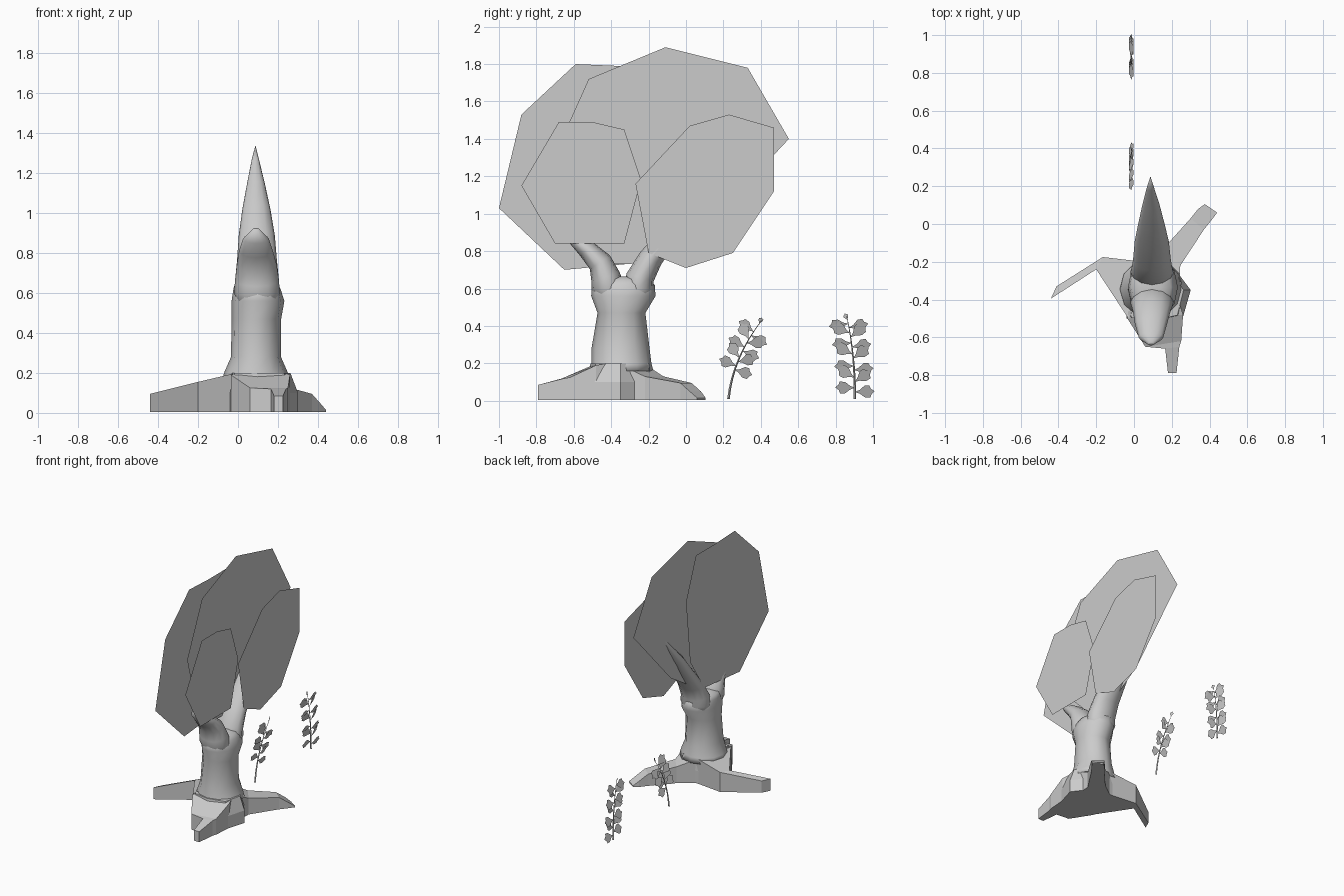
import bpy, bmesh, math
from mathutils import Vector, Matrix

if "Cube" in bpy.data.objects:
    bpy.data.objects.remove(bpy.data.objects["Cube"])


def make(name, verts, faces, smooth=False, fix=True):
    me = bpy.data.meshes.new(name)
    me.from_pydata(verts, [], faces)
    if fix:
        bm = bmesh.new()
        bm.from_mesh(me)
        bmesh.ops.recalc_face_normals(bm, faces=bm.faces)
        bm.to_mesh(me)
        bm.free()
    ob = bpy.data.objects.new(name, me)
    bpy.context.collection.objects.link(ob)
    if smooth:
        for p in me.polygons:
            p.use_smooth = True
    return ob


def loft(name, rings, smooth=False):
    n = len(rings[0])
    verts = [v for r in rings for v in r]
    faces = [tuple(range(n)), tuple(range(len(verts) - n, len(verts)))]
    for i in range(len(rings) - 1):
        for j in range(n):
            k = (j + 1) % n
            faces.append((i*n + j, i*n + k, (i+1)*n + k, (i+1)*n + j))
    return make(name, verts, faces, smooth)


def ellipse(x, y, z, rx, ry, tilt=0.0, n=12):
    rot = Matrix.Rotation(tilt, 3, 'X')
    return [Vector((x, y, z)) + rot @ Vector((rx*math.cos(a), ry*math.sin(a), 0))
            for a in (2*math.pi*i/n for i in range(n))]


# trunk and its two forked limbs: x, y, z, rx, ry, tilt
loft("trunk", [ellipse(*s) for s in (
    (.09, -.345, .16, .17, .17), (.09, -.345, .20, .16, .16),
    (.09, -.35, .28, .125, .155), (.092, -.345, .47, .124, .128),
    (.10, -.335, .56, .132, .172), (.095, -.335, .62, .118, .168),
    (.09, -.335, .65, .105, .13), (.09, -.335, .665, .05, .05))], True)
loft("back_limb", [ellipse(*s) for s in (
    (.095, -.27, .50, .08, .06, 0), (.095, -.255, .60, .115, .085, -.1),
    (.095, -.245, .66, .11, .075, -.3),
    (.095, -.19, .76, .1, .065, -.5), (.094, -.09, .89, .09, .055, -.5),
    (.092, 0, 1.02, .07, .045, -.55), (.09, .10, 1.14, .046, .03, -.65),
    (.087, .19, 1.26, .02, .016, -.65), (.087, .25, 1.335, .001, .001, -.65))], True)
loft("front_limb", [ellipse(*s) for s in (
    (.095, -.40, .50, .08, .06, 0), (.095, -.415, .60, .115, .09, .1),
    (.095, -.43, .66, .11, .08, .35),
    (.094, -.46, .74, .1, .065, .6), (.09, -.53, .81, .085, .05, .75),
    (.09, -.60, .87, .065, .035, .7), (.09, -.635, .92, .015, .01, .5))], True)

# root collar
collar = [(0, -.2), (.18, -.19), (.30, -.35), (.26, -.49), (.1, -.52), (-.04, -.5)]
loft("root_collar", [[(x, y, .005) for x, y in collar], [(x, y, .1) for x, y in collar],
                     [(.09 + (x-.09)*.82, -.35 + (y+.35)*.95, .2) for x, y in collar]])


# roots: each station is left point, right point, top height
def root(name, stations):
    loft(name, [[(lx, ly, .005), (rx, ry, .005), (rx, ry, h), (lx, ly, h)]
                for lx, ly, rx, ry, h in stations])


root("left_root", [(.05, -.2, -.03, -.5, .195), (-.165, -.175, -.2, -.24, .155),
                   (-.41, -.33, -.44, -.395, .095)])
root("right_root", [(.03, -.22, .24, -.36, .195), (.165, -.12, .245, -.22, .13),
                    (.30, .03, .37, -.03, .095), (.34, .08, .41, .02, .05),
                    (.375, .105, .44, .06, .015)])
root("front_root", [(-.03, -.46, .24, -.42, .2), (-.035, -.5, .26, -.48, .19),
                    (.06, -.65, .25, -.62, .125),
                    (.165, -.66, .24, -.65, .12), (.18, -.79, .225, -.79, .085)])


# flat foliage cards facing sideways
def card(name, x, pts):
    make(name, [(x, y, z) for y, z in pts], [tuple(range(len(pts)))], fix=False)


card("rear_foliage", 0, [(-1, 1.03), (-.65, .70), (-.22, .74), (-.05, 1.0), (0, 1.48),
                         (-.12, 1.79), (-.36, 1.79), (-.59, 1.80), (-.88, 1.53)])
card("crown_foliage", .06, [(-.70, 1.32), (-.6, .95), (-.38, .73), (-.2, .735), (.1, .92),
                            (.55, 1.40), (.33, 1.78), (-.11, 1.89), (-.52, 1.72)])
card("low_foliage", .17, [(-.88, 1.15), (-.70, .84), (-.33, .84), (-.24, 1.18),
                          (-.33, 1.45), (-.5, 1.49), (-.68, 1.49)])
card("right_foliage", .19, [(-.27, 1.16), (-.20, .79), (0, .71), (.25, .79), (.47, 1.12),
                            (.47, 1.46), (.23, 1.53), (.02, 1.47)])

# leafy sprigs: thin stem with paired lobed leaves
LEAF = [(0, 0), (.25, .1), (.5, .3), (.75, .3), (.82, .13), (1, 0),
        (.84, -.14), (.78, -.3), (.5, -.29), (.25, -.1)]


def sprig(name, p0, p1, p2, ts, size):
    def at(t):
        return p0*(1-t)**2 + p1*2*t*(1-t) + p2*t*t

    def ang(t):
        d = (p1-p0)*(1-t) + (p2-p1)*t
        return math.atan2(d.y, d.x)

    rings = []
    for i in range(9):
        t = i/8
        p, a, w = at(t), ang(t), .007*(1-.8*t)
        n = Vector((-math.sin(a), math.cos(a)))*w
        rings.append([(-.015-w, p.x, p.y), (-.015, p.x+n.x, p.y+n.y),
                      (-.015+w, p.x, p.y), (-.015, p.x-n.x, p.y-n.y)])
    loft(name + "_stem", rings)
    # pairs alternate between spreading and rising
    leaves = [(t + .05*(s > 0), s*math.radians(88 if i % 2 == 0 else 58), size)
              for i, t in enumerate(ts) for s in (-1, 1)]
    leaves.append((.95, .2, size*.4))
    verts, faces = [], []
    for i, (t, turn, L) in enumerate(leaves):
        p, a = at(min(t, 1)), ang(min(t, 1)) + turn
        k = len(verts)
        for u, w in LEAF:
            y = p.x + L*(u*math.cos(a) - w*math.sin(a))
            z = p.y + L*(u*math.sin(a) + w*math.cos(a))
            verts.append((-.015 + L*w*.4*(-1)**i, y, z))
        faces.append(tuple(range(k, k + len(LEAF))))
    make(name + "_leaves", verts, faces, fix=False)


sprig("near_sprig", Vector((.227, .01)), Vector((.25, .23)), Vector((.405, .43)),
      (.36, .46, .6, .7, .8), .098)
sprig("far_sprig", Vector((.903, .01)), Vector((.905, .24)), Vector((.86, .45)),
      (.08, .2, .34, .48, .62, .74, .86), .105)
